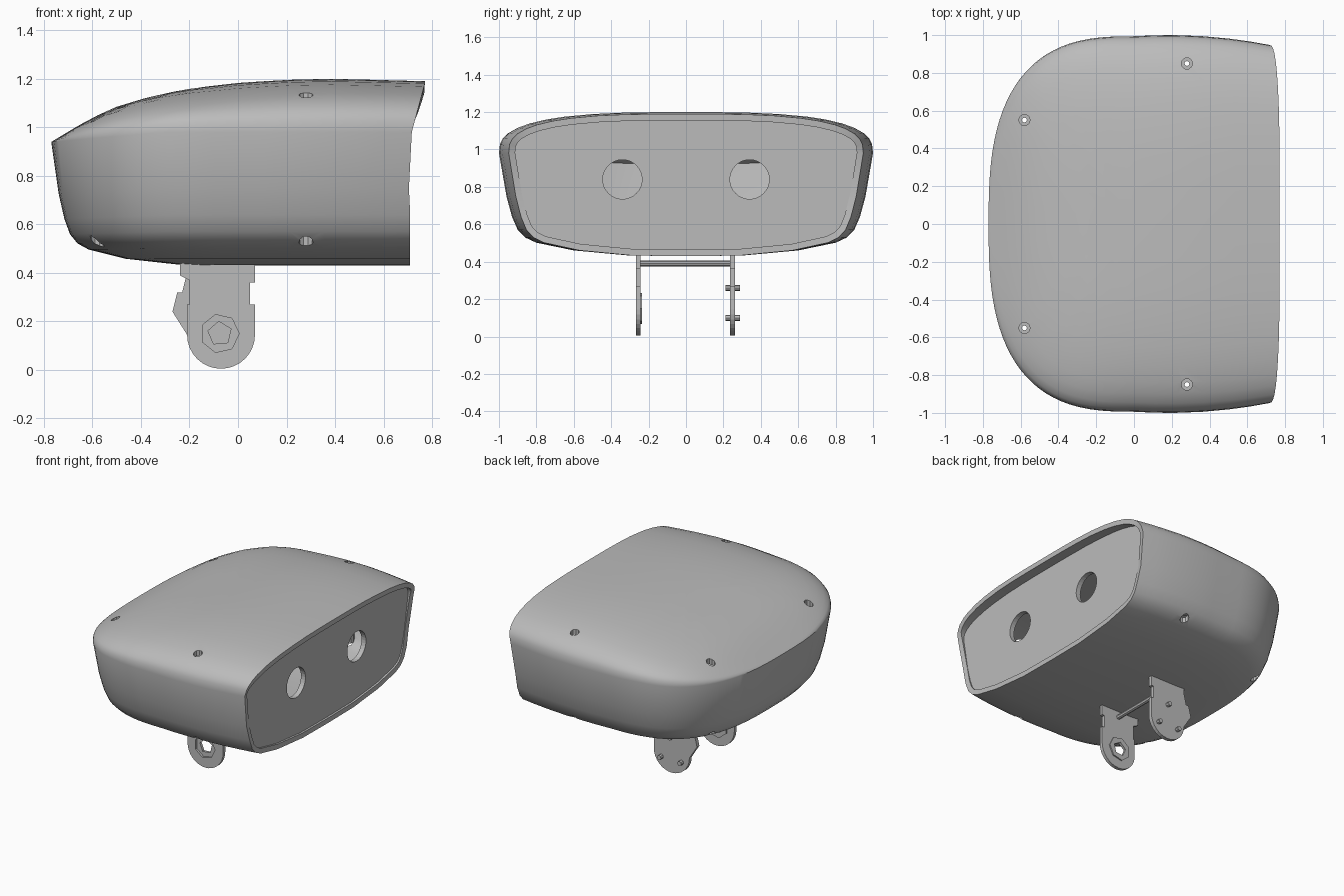
import bpy, bmesh, math
from mathutils import Vector

cube = bpy.data.objects.get("Cube")
if cube:
    bpy.data.objects.remove(cube, do_unlink=True)

grey = bpy.data.materials.new("plain_grey")
grey.use_nodes = True
grey.diffuse_color = (0.5, 0.5, 0.5, 1)
grey.node_tree.nodes["Principled BSDF"].inputs["Base Color"].default_value = (0.5, 0.5, 0.5, 1)


def finish(name, bm, smooth=None):
    bmesh.ops.recalc_face_normals(bm, faces=bm.faces)
    mesh = bpy.data.meshes.new(name)
    bm.to_mesh(mesh)
    bm.free()
    mesh.materials.append(grey)
    obj = bpy.data.objects.new(name, mesh)
    bpy.context.collection.objects.link(obj)
    if smooth:
        shade(obj, smooth)
    return obj


def activate(obj):
    bpy.ops.object.select_all(action='DESELECT')
    obj.select_set(True)
    bpy.context.view_layer.objects.active = obj


def shade(obj, degrees):
    activate(obj)
    bpy.ops.object.shade_smooth_by_angle(angle=math.radians(degrees))


def prism(name, points, axis, lo, hi):
    """Extrude a 2D outline along x, y or z."""
    def place(a, b):
        return {'x': (lo, a, b), 'y': (a, lo, b), 'z': (a, b, lo)}[axis]
    bm = bmesh.new()
    face = bm.faces.new([bm.verts.new(place(a, b)) for a, b in points])
    out = bmesh.ops.extrude_face_region(bm, geom=[face])
    step = Vector([(hi - lo) * (axis == c) for c in 'xyz'])
    bmesh.ops.translate(bm, vec=step, verts=[v for v in out['geom'] if isinstance(v, bmesh.types.BMVert)])
    return finish(name, bm)


def circle(cx, cy, r, n=24, turn=0.0):
    return [(cx + r * math.cos(turn + math.tau * i / n), cy + r * math.sin(turn + math.tau * i / n))
            for i in range(n)]


def apply_all(obj):
    activate(obj)
    for mod in list(obj.modifiers):
        bpy.ops.object.modifier_apply(modifier=mod.name)


def cut(obj, cutter):
    cutter.hide_render = True
    mod = obj.modifiers.new("cut", 'BOOLEAN')
    mod.operation = 'DIFFERENCE'
    mod.solver = 'EXACT'
    mod.object = cutter
    apply_all(obj)
    bpy.data.objects.remove(cutter, do_unlink=True)


def interp(table, t):
    for (a, fa), (b, fb) in zip(table, table[1:]):
        if t <= b:
            return fa + (fb - fa) * max(0, (t - a) / (b - a))
    return table[-1][1]


# Body profiles
BACK, SIDE, POWER, FLOOR = 0.77, 0.994, 2.77, 0.43
ROOF = [(-.77, .94), (-.67, 1.0), (-.6, 1.04), (-.5, 1.085), (-.35, 1.13), (-.2, 1.16),
        (0, 1.183), (.2, 1.196), (.4, 1.2), (.77, 1.19)]
RIM = [(-.77, .94), (-.3, .98)]
FRONT = [(.43, .71), (.7, .71), (.88, .69), (1.05, .735), (1.18, .77)]
BELLY = [(0, 1), (.3, .995), (.6, .945), (.8, .87), (.86, .82), (.9, .745), (.93, .62), (.96, .42), (1, 0)]


def half_width(x):
    if x >= 0:
        return 1 - .16 * (x - .2) ** 2
    return SIDE * max(0, 1 - (-x / BACK) ** POWER) ** (1 / POWER)


# Plan outline: one side, round the back, other side
side = [(BACK * u, half_width(BACK * u)) for u in (1, .85, .7, .5, .3, .15)]
back = []
for i in range(49):
    t = math.pi / 2 - math.pi * i / 48
    c, s = max(0, math.cos(t)), math.sin(t)
    back.append((-BACK * c ** (2 / POWER), math.copysign(SIDE * abs(s) ** (2 / POWER), s)))
outline = side + back + [(x, -y) for x, y in reversed(side)]


def body_point(x, y, s, upper):
    px, py = (x * s if x < 0 else x), y * s
    rim = interp(RIM, x if not upper else px)
    if upper:
        w = half_width(px)
        v = min(1, abs(py) / w) if w > 1e-5 else 1
        v = s if x >= 0 else (1 if s == 1 else v)
        z = rim + (interp(ROOF, px) - rim) * max(0, 1 - v ** 3) ** .36
    else:
        z = rim - (rim - FLOOR) * interp(BELLY, s)
    if px > 0:
        px *= interp(FRONT, z) / BACK
    return (px, py, z)


lower_steps = [s for s, _ in BELLY]
upper_steps = [.995, .98, .95, .9, .84, .75, .65, .5, .35, .18, 0]
rows = [[body_point(x, y, s, False) for x, y in outline] for s in lower_steps]
rows += [[body_point(x, y, s, True) for x, y in outline] for s in upper_steps]

# Hollow shell, open at the face end
bm = bmesh.new()
grid = [[bm.verts.new(p) for p in row] for row in rows]
for r0, r1 in zip(grid, grid[1:]):
    for i in range(len(outline) - 1):
        bm.faces.new((r0[i], r0[i + 1], r1[i + 1], r1[i]))
bmesh.ops.remove_doubles(bm, verts=bm.verts, dist=0.0005)
shell = finish("body_shell", bm)
if shell.data.polygons[0].normal.z > 0:
    shell.data.flip_normals()
thick = shell.modifiers.new("wall", 'SOLIDIFY')
thick.thickness = 0.035
thick.offset = -1
apply_all(shell)

# Screw holes with posts inside
for x, y in ((.28, .85), (-.58, .55)):
    for sign in (1, -1):
        cut(shell, prism("screw_cutter", circle(x, y * sign, .03, 10), 'z', .3, 1.3))
        post = prism("screw_post", circle(x, y * sign, .034, 10), 'z', .57, 1.03 if x > 0 else .98)
        cut(post, prism("post_cutter", circle(x, y * sign, .013, 8), 'z', .4, 1.2))
shade(shell, 35)

# Recessed face plate with two round eye holes
loop = [row[0] for row in rows] + [row[-1] for row in reversed(rows[1:-1])]
plate = prism("face_plate", [(y * .985, .8 + (z - .8) * .975) for _, y, z in loop], 'x', .66, .695)
for y in (-.34, .34):
    cut(plate, prism("eye_cutter", circle(y, .84, .105, 32), 'x', .5, .9))


# Neck brackets
def tongue(extra):
    arc = [(-.07 + .14 * math.cos(math.pi * i / 16), .145 - .14 * math.sin(math.pi * i / 16))
           for i in range(17)]
    return arc + extra + [(.07, .47), (.07, .36), (.05, .36), (.05, .27), (.07, .27)]


notched = [(-.21, .27), (-.2, .27), (-.2, .37), (-.24, .39), (-.24, .47)]
flared = [(-.27, .24), (-.25, .32), (-.23, .32), (-.21, .4), (-.21, .47)]
right_bracket = prism("right_neck_bracket", tongue(notched), 'y', -.267, -.243)
cut(right_bracket, prism("horn_cutter", circle(-.075, .15, .08, 7), 'y', -.4, -.1))
horn = prism("servo_horn", circle(-.075, .15, .085, 7), 'y', -.252, -.234)
cut(horn, prism("horn_hole_cutter", circle(-.075, .15, .05, 5, .4), 'y', -.4, -.1))
left_bracket = prism("left_neck_bracket", tongue(flared), 'y', .235, .262)

# Pins and the crossbar between the brackets
for x, z in ((-.15, .1), (.01, .1), (-.07, .26)):
    prism("bracket_pin", circle(x, z, .016, 8), 'y', .21, .29)
prism("neck_crossbar", circle(-.07, .39, .016, 8), 'y', -.25, .25)
